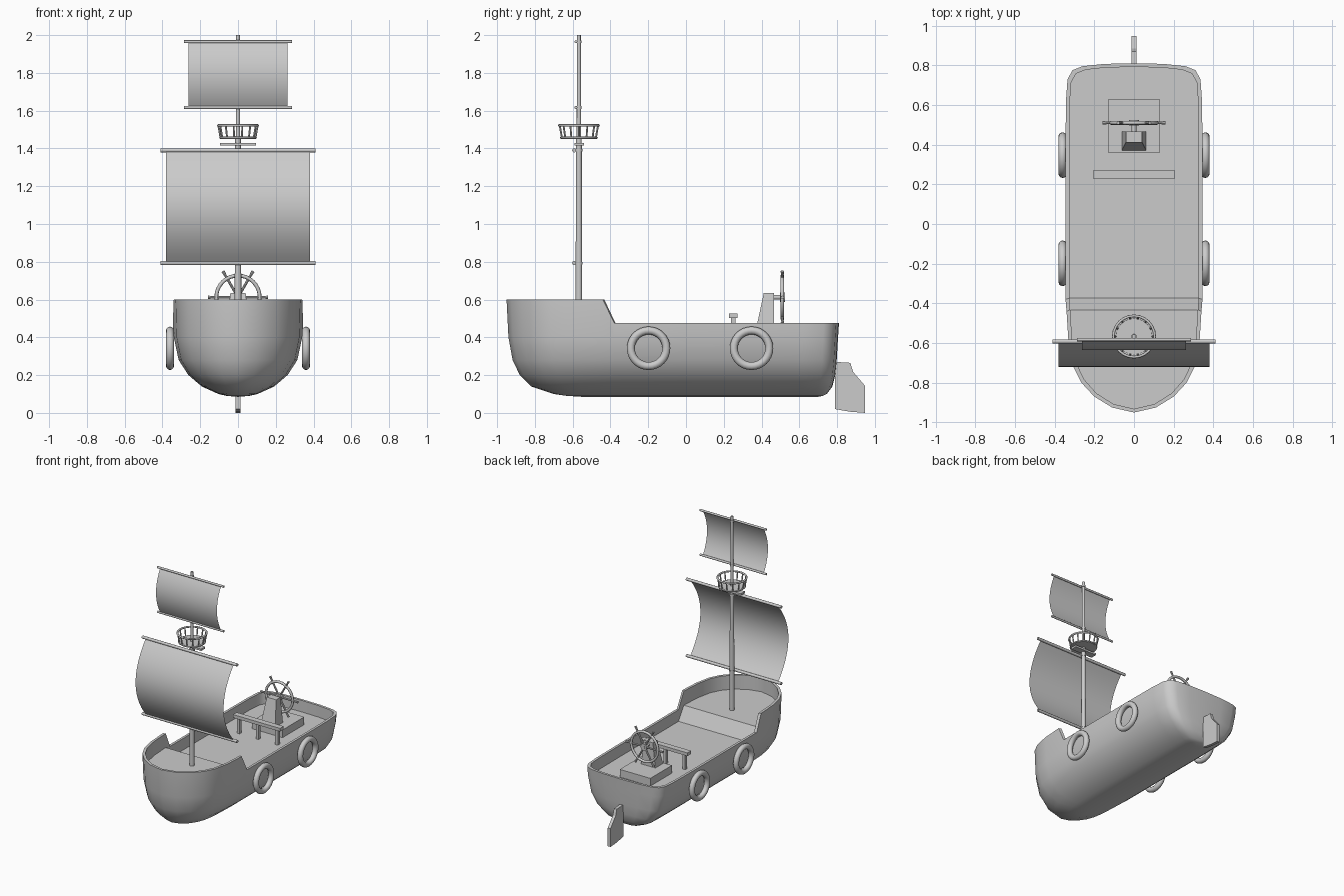
import bpy, bmesh, math
from mathutils import Vector

if "Cube" in bpy.data.objects:
    bpy.data.objects.remove(bpy.data.objects["Cube"])


def finish(name, bm, smooth=40):
    bmesh.ops.remove_doubles(bm, verts=bm.verts, dist=0.0001)
    bmesh.ops.recalc_face_normals(bm, faces=bm.faces)
    me = bpy.data.meshes.new(name)
    bm.to_mesh(me)
    bm.free()
    ob = bpy.data.objects.new(name, me)
    bpy.context.collection.objects.link(ob)
    if smooth:
        bpy.ops.object.select_all(action='DESELECT')
        ob.select_set(True)
        bpy.context.view_layer.objects.active = ob
        bpy.ops.object.shade_smooth_by_angle(angle=math.radians(smooth))
    return ob


def add_rod(bm, a, b, r, r2=None, seg=12):
    a, b = Vector(a), Vector(b)
    d = b - a
    m = d.to_track_quat('Z', 'Y').to_matrix().to_4x4()
    m.translation = (a + b) / 2
    bmesh.ops.create_cone(bm, cap_ends=True, segments=seg, radius1=r,
                          radius2=r if r2 is None else r2, depth=d.length, matrix=m)


def rod(name, a, b, r, r2=None, seg=12):
    bm = bmesh.new()
    add_rod(bm, a, b, r, r2, seg)
    return finish(name, bm)


def box(name, x, y, z):
    bm = bmesh.new()
    bmesh.ops.create_cube(bm, size=1)
    for v in bm.verts:
        v.co = [lo + (c + 0.5) * (hi - lo) for c, (lo, hi) in zip(v.co, (x, y, z))]
    return finish(name, bm, 0)


def torus(name, loc, R, r, rot=(0, 0, 0), n=32, k=12):
    bpy.ops.mesh.primitive_torus_add(location=loc, rotation=rot, major_radius=R,
                                     minor_radius=r, major_segments=n, minor_segments=k)
    ob = bpy.context.object
    ob.name = name
    bpy.ops.object.shade_smooth_by_angle(angle=math.radians(60))
    return ob


# Hull: plan outline repeated at rising levels, then rail, inner wall and deck
half = [(0, .81), (.15, .807), (.26, .795), (.31, .775), (.335, .73), (.343, .62),
        (.345, .4), (.345, 0), (.345, -.38), (.34, -.44), (.33, -.6), (.305, -.72),
        (.265, -.80), (.2, -.87), (.11, -.925), (0, -.95)]
plan = half + [(-x, y) for x, y in half[-2:0:-1]]
n = len(plan)
levels = [(.085, -.55, .70), (.09, -.63, .725), (.10, -.70, .745), (.14, -.82, .775),
          (.20, -.88, .79), (.28, -.918, .798), (.40, -.94, .805)]


def level_ring(z, bow, stern):
    f = .985 * math.sqrt(max(0, 1 - ((.4 - z) / .315) ** 2))
    ring = []
    for x, y in plan:
        if y < -.44:
            y = -.44 + (y + .44) * (bow + .44) / -.51
        elif y > .4:
            y = .4 + (y - .4) * (stern - .4) / .41
        ring.append((x * f, y, z))
    return ring


rings = [level_ring(*l) for l in levels]
inner = [(x * .945, -.07 + (y + .07) * .979) for x, y in plan]
fore = [y < -.43 for x, y in plan]
rings.append([(x, y, .60 if f else .475) for (x, y), f in zip(plan, fore)])
rings.append([(x, y, .60 if f else .475) for (x, y), f in zip(inner, fore)])
rings.append([(x, y, .49 if f else .385) for (x, y), f in zip(inner, fore)])
bm = bmesh.new()
vr = [[bm.verts.new(p) for p in r] for r in rings]
for a, b in zip(vr, vr[1:]):
    for i in range(n):
        j = (i + 1) % n
        bm.faces.new((a[i], a[j], b[j], b[i]))
deck = vr[-1]
for i in range(len(half) - 1):
    quad = [deck[i], deck[i + 1], deck[-(i + 1) % n], deck[-i % n]]
    bm.faces.new(list(dict.fromkeys(quad)))
bmesh.ops.dissolve_degenerate(bm, dist=0.0001, edges=bm.edges)
finish("hull", bm)

# Tyre fenders
for s in (-1, 1):
    for y in (-.198, .347):
        torus("fender", (s * .36, y, .342), .094, .021, (0, math.pi / 2, 0))

# Rudder
bm = bmesh.new()
prof = [(.79, .02), (.79, .27), (.87, .265), (.885, .217), (.948, .143), (.948, 0), (.87, .006)]
face = bm.faces.new([bm.verts.new((-.012, y, z)) for y, z in prof])
ext = bmesh.ops.extrude_face_region(bm, geom=[face])
bmesh.ops.translate(bm, vec=(.024, 0, 0),
                    verts=[g for g in ext["geom"] if isinstance(g, bmesh.types.BMVert)])
finish("rudder", bm, 0)

# Mast
MY = -.567
rod("lower_mast", (0, MY, .48), (0, MY, 1.45), .018, .015, 16)
rod("upper_mast", (0, MY, 1.44), (0, MY, 2.0), .012, .010, 16)
box("crosstree", (-.095, .095), (-.59, -.54), (1.415, 1.43))


# Sails: thin sheets bowed forward between two yards
def sail(name, hw, yard_hw, z0, z1, y, bulge, r):
    bm = bmesh.new()
    rows = []
    for i in range(17):
        t = i / 16
        p = (y - bulge * (1 - (2 * t - 1) ** 2), z0 + (z1 - z0) * t)
        rows.append([bm.verts.new((s * hw, *p)) for s in (-1, 1)])
    for a, b in zip(rows, rows[1:]):
        bm.faces.new((a[0], a[1], b[1], b[0]))
    finish(name, bm)
    for z in (z0, z1):
        rod(name + "_yard", (-yard_hw, y, z), (yard_hw, y, z), r)
        rod(name + "_collar", (0, MY, z - .007), (0, MY, z + .007), r * 1.8)


sail("main_sail", .38, .41, .793, 1.39, -.592, .128, .011)
sail("top_sail", .263, .287, 1.617, 1.965, -.583, .052, .008)

# Crow's nest
rod("nest_floor", (0, MY, 1.45), (0, MY, 1.46), .095, .095, 24)
torus("nest_rail", (0, MY, 1.522), .104, .007, n=24, k=8)
torus("nest_base_ring", (0, MY, 1.457), .095, .005, n=24, k=8)
bm = bmesh.new()
for i in range(14):
    c, s = math.cos(i * math.tau / 14), math.sin(i * math.tau / 14)
    add_rod(bm, (.092 * c, MY + .092 * s, 1.455), (.104 * c, MY + .104 * s, 1.522), .005, seg=8)
finish("nest_balusters", bm)

# Helm platform and tapered pedestal
box("helm_platform", (-.132, .132), (.361, .628), (.38, .445))
ped = box("helm_pedestal", (-.062, .062), (.37, .466), (.44, .636))
for v in ped.data.vertices:
    if v.co.z > .5:
        v.co.x *= .65
        v.co.y = max(v.co.y, .412)

# Steering wheel
C = Vector((0, .51, .612))
torus("wheel_rim", C, .115, .010, (math.pi / 2, 0, 0), k=8)
rod("wheel_axle", (0, .44, C.z), (0, .525, C.z), .012)
rod("wheel_hub", (0, .497, C.z), (0, .523, C.z), .026, seg=16)
bm = bmesh.new()
for i in range(6):
    d = Vector((math.cos(i * math.pi / 3), 0, math.sin(i * math.pi / 3)))
    add_rod(bm, C, C + d * .13, .007, seg=8)
    add_rod(bm, C + d * .125, C + d * .16, .006, .009, seg=8)
finish("wheel_spokes", bm)

# Deck bench
box("bench_top", (-.203, .203), (.228, .273), (.502, .527))
for x in (-.165, 0, .165):
    box("bench_post", (x - .012, x + .012), (.238, .263), (.38, .505))
